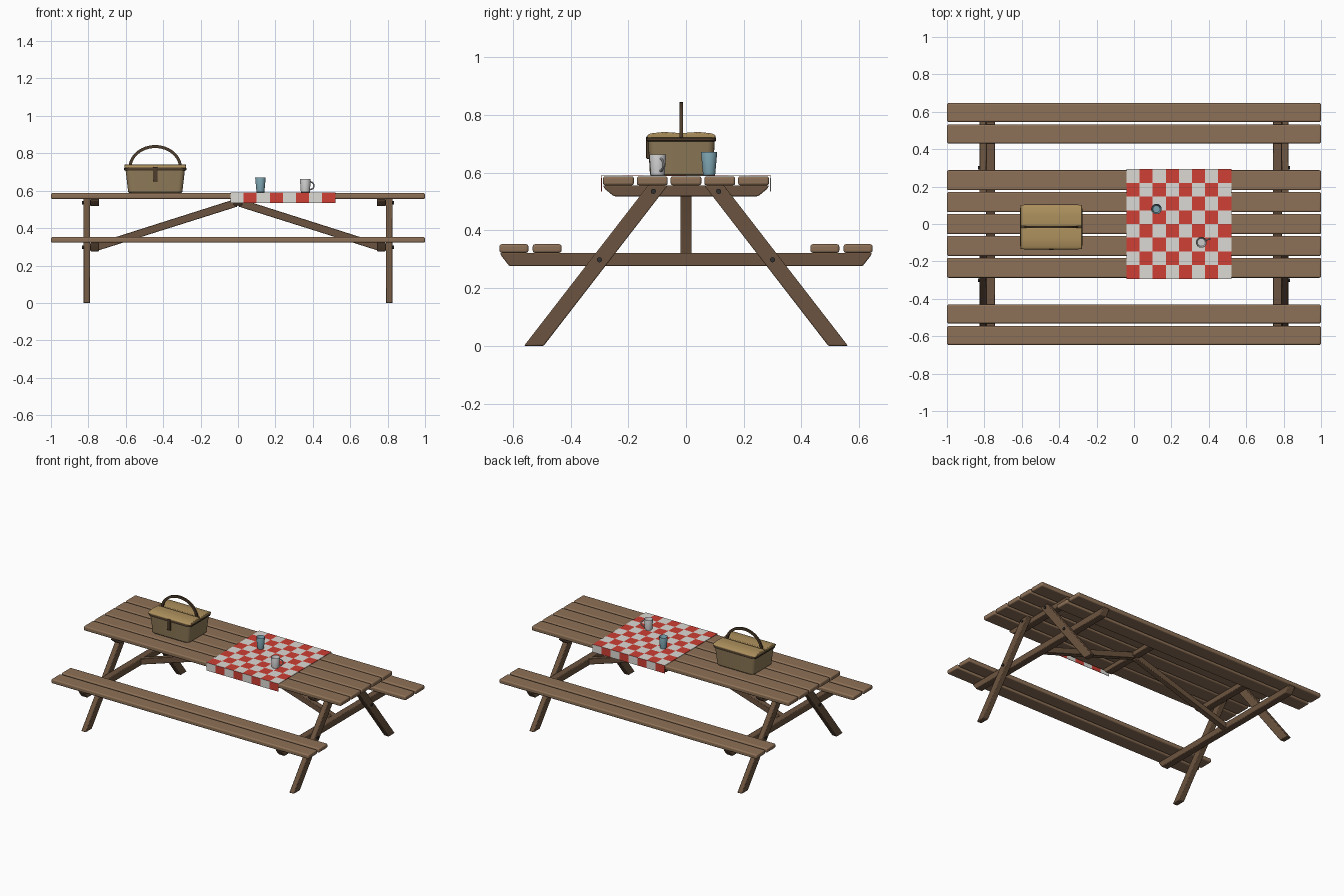
import bpy, bmesh
from math import sin, cos, pi, atan2
from mathutils import Vector, Matrix

if "Cube" in bpy.data.objects:
    bpy.data.objects.remove(bpy.data.objects["Cube"])


def mat(name, r, g, b):
    m = bpy.data.materials.new(name)
    m.diffuse_color = (r, g, b, 1)
    m.use_nodes = True
    m.node_tree.nodes["Principled BSDF"].inputs["Base Color"].default_value = m.diffuse_color
    return m


PLANK = mat("plank_wood", .27, .165, .095)
FRAME = mat("frame_wood", .15, .088, .05)
STEEL = mat("bolt_dark", .03, .03, .03)
RED = mat("cloth_red", .62, .05, .035)
WHITE = mat("cloth_white", .72, .70, .66)
WICKER = mat("wicker", .28, .2, .1)
LID = mat("wicker_lid", .42, .28, .11)
STRAP = mat("strap", .075, .047, .025)
BLUE = mat("cup_blue", .2, .36, .42)
CHINA = mat("mug_white", .7, .7, .7)


def finish(name, bm, *mats, bevel=0, seg=2, smooth=True):
    bmesh.ops.recalc_face_normals(bm, faces=bm.faces[:])
    me = bpy.data.meshes.new(name)
    bm.to_mesh(me)
    bm.free()
    ob = bpy.data.objects.new(name, me)
    bpy.context.collection.objects.link(ob)
    for m in mats:
        me.materials.append(m)
    if bevel:
        b = ob.modifiers.new("bevel", 'BEVEL')
        b.width, b.segments, b.limit_method = bevel, seg, 'ANGLE'
        b.angle_limit = 0.5
    if smooth:
        bpy.context.view_layer.objects.active = ob
        ob.select_set(True)
        bpy.ops.object.shade_smooth_by_angle(angle=0.6)
        ob.select_set(False)
    return ob


def prism(name, pts, axis, a, b, m, bevel=.004, seg=2):
    """Extrude a profile (y,z for axis x; x,z for axis y) from a to b."""
    bm = bmesh.new()
    put = (lambda p, t: (t, p[0], p[1])) if axis == 'x' else (lambda p, t: (p[0], t, p[1]))
    lo, hi = ([bm.verts.new(put(p, t)) for p in pts] for t in (a, b))
    bm.faces.new(lo)
    bm.faces.new(hi)
    n = len(pts)
    for i in range(n):
        j = (i + 1) % n
        bm.faces.new((lo[i], lo[j], hi[j], hi[i]))
    return finish(name, bm, m, bevel=bevel, seg=seg)


def rect(u0, u1, z0, z1):
    return [(u0, z0), (u1, z0), (u1, z1), (u0, z1)]


def loft(name, rings, m, closed=False, **kw):
    """Skin a list of equal-length point rings, capping the ends or closing the loop."""
    bm = bmesh.new()
    vs = [[bm.verts.new(p) for p in r] for r in rings]
    n = len(vs[0])
    for k in range(len(vs) - (0 if closed else 1)):
        A, B = vs[k], vs[(k + 1) % len(vs)]
        for i in range(n):
            j = (i + 1) % n
            bm.faces.new((A[i], A[j], B[j], B[i]))
    if not closed:
        bm.faces.new(vs[0])
        bm.faces.new(vs[-1])
    return finish(name, bm, m, **kw)


# Tabletop and bench planks
for i in range(5):
    y = (i - 2) * .117
    prism(f"tabletop_plank_{i+1}", rect(y - .0535, y + .0535, .556, .587), 'x', -1, 1, PLANK, .008, 3)
for s, side in ((-1, "front"), (1, "back")):
    for y, part in ((.481, "inner"), (.596, "outer")):
        prism(f"{side}_bench_{part}_plank", rect(s * y - .05, s * y + .05, .322, .352),
              'x', -1, 1, PLANK, .008, 3)

# End frames: cross beams, splayed legs, bolts and diagonal braces
for s, end in ((-1, "left"), (1, "right")):
    a, b = sorted((s * .742, s * .79))
    prism(f"{end}_seat_beam", [(-.645, .322), (.645, .322), (.64, .312), (.612, .276),
                               (-.612, .276), (-.64, .312)], 'x', a, b, FRAME)
    prism(f"{end}_top_beam", [(-.287, .556), (.287, .556), (.283, .545), (.25, .518),
                              (-.25, .518), (-.283, .545)], 'x', a, b, FRAME)
    a, b = sorted((s * .79, s * .827))
    for t, side in ((-1, "front"), (1, "back")):
        prism(f"{end}_{side}_leg", [(t * .561, 0), (t * .493, 0), (t * .063, .556), (t * .131, .556)],
              'x', a, b, FRAME)
        for y, z, part in ((.113, .535, "upper"), (.30, .298, "lower")):
            bm = bmesh.new()
            bmesh.ops.create_cone(bm, cap_ends=True, segments=12, radius1=.009, radius2=.009, depth=.012,
                                  matrix=Matrix.Translation((s * .828, t * y, z)) @ Matrix.Rotation(pi / 2, 4, 'Y'))
            finish(f"{end}_{side}_{part}_bolt", bm, STEEL)
    prism(f"{end}_brace", [(s * .755, .278), (s * .755, .32), (s * .022, .553), (s * .004, .553),
                           (s * .004, .515)], 'y', -.019, .019, FRAME, .003)
prism("centre_cleat", [(-.28, .556), (.28, .556), (.25, .522), (-.25, .522)], 'x', -.024, .024, FRAME)

# Checked tablecloth with a hanging row at each long edge
bm = bmesh.new()
ys = [-.293] + [-.293 + .586 * j / 8 for j in range(9)] + [.293]
zs = [.535] + [.589] * 9 + [.535]
grid = [[bm.verts.new((-.04 + .07 * i, y, z)) for i in range(9)] for y, z in zip(ys, zs)]
for j in range(10):
    for i in range(8):
        f = bm.faces.new((grid[j][i], grid[j][i + 1], grid[j + 1][i + 1], grid[j + 1][i]))
        f.material_index = (i + j + 1) % 2
cloth = finish("tablecloth", bm, RED, WHITE, smooth=False)
so = cloth.modifiers.new("thickness", 'SOLIDIFY')
so.thickness, so.offset = .003, 0

# Picnic basket
BX, BY = -.4425, -.016


def rounded(hx, hy, r, z):
    pts = []
    for q, (sx, sy) in enumerate(((1, 1), (-1, 1), (-1, -1), (1, -1))):
        for k in range(5):
            a = q * pi / 2 + k * pi / 8
            pts.append((BX + sx * (hx - r) + r * cos(a), BY + sy * (hy - r) + r * sin(a), z))
    return pts


loft("basket_body", [rounded(.138, .104, .022, .588), rounded(.145, .109, .025, .594),
                     rounded(.159, .116, .025, .715)], WICKER)
loft("basket_rim", [rounded(.162, .118, .025, .708), rounded(.167, .12, .026, .712),
                    rounded(.167, .12, .026, .72), rounded(.162, .118, .025, .724)], STRAP)
for s, side in ((-1, "front"), (1, "back")):
    prof = [(BY + s * y, z) for y, z in ((.004, .72), (.118, .72), (.118, .73), (.105, .736),
                                         (.06, .741), (.004, .737))]
    prism(f"basket_{side}_lid", prof, 'x', BX - .165, BX + .165, LID, .004)
prism("basket_latch", rect(BX - .013, BX + .013, .648, .726), 'y', BY - .122, BY - .108, STRAP, .003)

# Basket handle: a flat strip bent into an arch
rings = []
for k in range(25):
    a = pi * k / 24
    rings.append([(BX + (.135 + d) * cos(a), BY + w, .722 + (.114 + d) * sin(a))
                  for d, w in ((-.008, -.006), (.008, -.006), (.008, .006), (-.008, .006))])
loft("basket_handle", rings, STRAP)


# Drinking vessels, turned from a hollow profile
def vessel(name, x, y, prof, m):
    n = 24
    loft(name, [[(x + r * cos(2 * pi * i / n), y + r * sin(2 * pi * i / n), z) for i in range(n)]
                for r, z in prof], m)


vessel("blue_cup", .12, .08, [(.019, .59), (.021, .592), (.028, .669), (.027, .671), (.0255, .669),
                              (.019, .598)], BLUE)
vessel("white_mug", .36, -.098, [(.022, .59), (.024, .592), (.029, .66), (.028, .662), (.0265, .66),
                                 (.021, .598)], CHINA)

# Mug handle: a partial ring on the side of the mug
d = Vector((cos(.4), sin(.4), 0))
side = Vector((-sin(.4), cos(.4), 0))
rings = []
for k in range(13):
    a = -pi / 2 + pi * k / 12
    c = Vector((.36, -.098, .627)) + d * (.025 + .025 * cos(a)) + Vector((0, 0, .021 * sin(a)))
    out = d * cos(a) + Vector((0, 0, sin(a)))
    rings.append([c + .004 * (cos(t * pi / 4) * out + sin(t * pi / 4) * side) for t in range(8)])
loft("mug_handle", rings, CHINA)
